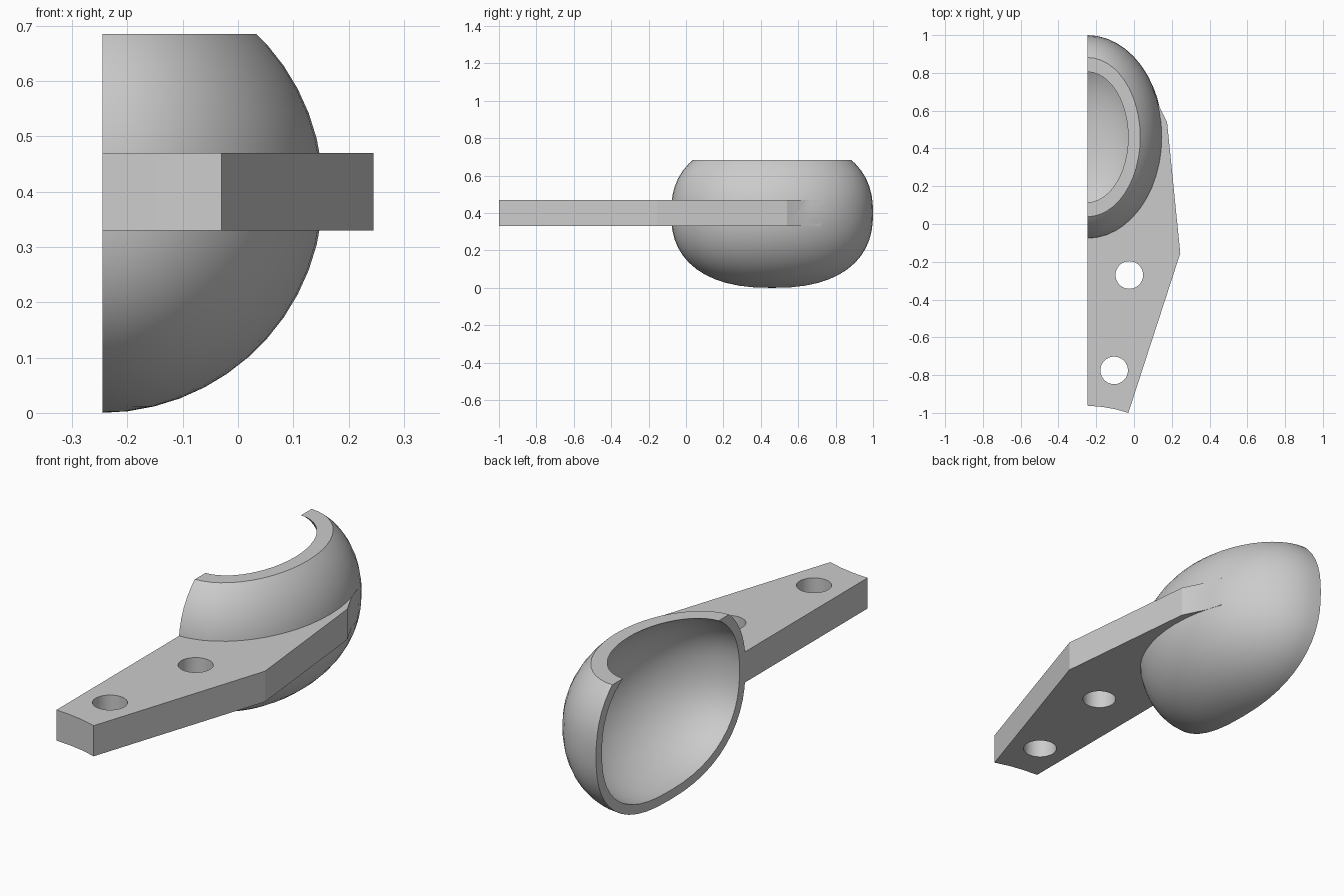
import bpy, bmesh, math
from mathutils import Vector

if "Cube" in bpy.data.objects:
    bpy.data.objects.remove(bpy.data.objects["Cube"])

CUT_X = -0.245
CENTRE = Vector((-0.248, 0.46, 0.4))


def make_object(name, bm):
    bmesh.ops.recalc_face_normals(bm, faces=bm.faces[:])
    mesh = bpy.data.meshes.new(name)
    bm.to_mesh(mesh)
    bm.free()
    ob = bpy.data.objects.new(name, mesh)
    bpy.context.collection.objects.link(ob)
    return ob


def rounded_body(name, rx, ry, rz, power=2.4):
    """Elliptical rings stacked in z: circular x profile, fuller y profile."""
    bm = bmesh.new()
    bmesh.ops.create_uvsphere(bm, u_segments=48, v_segments=26, radius=1)
    for v in bm.verts:
        x, y, z = v.co
        r = math.hypot(x, y)
        fuller = max(0, 1 - abs(z) ** power) ** (1 / power)
        k = fuller / r if r > 1e-4 else 0
        v.co = CENTRE + Vector((x * rx, y * k * ry, z * rz))
    return make_object(name, bm)


def prism(name, outline, z0, z1):
    bm = bmesh.new()
    low = [bm.verts.new((x, y, z0)) for x, y in outline]
    high = [bm.verts.new((x, y, z1)) for x, y in outline]
    bm.faces.new(low)
    bm.faces.new(high)
    for i in range(len(low)):
        j = (i + 1) % len(low)
        bm.faces.new((low[i], low[j], high[j], high[i]))
    return make_object(name, bm)


def circle(cx, cy, r, n=32):
    return [(cx + r * math.cos(2 * math.pi * i / n),
             cy + r * math.sin(2 * math.pi * i / n)) for i in range(n)]


def rect(x0, x1, y0, y1):
    return [(x0, y0), (x1, y0), (x1, y1), (x0, y1)]


def combine(target, tool, operation):
    mod = target.modifiers.new(tool.name, 'BOOLEAN')
    mod.operation = operation
    mod.solver = 'EXACT'
    mod.object = tool
    bpy.context.view_layer.objects.active = target
    bpy.ops.object.modifier_apply(modifier=mod.name)
    bpy.data.objects.remove(tool)


# Cup outer body
cup = rounded_body("cup_with_mounting_plate", 0.402, 0.54, 0.4)

# Mounting plate with a shallow curved front end
CORNERS = [(0.245, -0.155), (0.175, 0.54)]
plate = prism("mounting_plate", [
    (-0.32, -0.96), (-0.245, -0.962), (-0.17, -0.968), (-0.10, -0.98),
    (-0.03, -1.0), *CORNERS, (0.125, 0.64), (0.10, 0.72),
    (-0.05, 0.70), (-0.32, 0.5)], 0.33, 0.47)
combine(cup, plate, 'UNION')

# Open flat rim and flat side
combine(cup, prism("rim_cut", rect(-1, 1, -2, 2), 0.685, 1.5), 'DIFFERENCE')
combine(cup, prism("side_cut", rect(-1.5, CUT_X, -2, 2), -1, 2), 'DIFFERENCE')

# Hollow interior
combine(cup, rounded_body("cavity", 0.360, 0.497, 0.358), 'DIFFERENCE')

# Bolt holes
for x, y in ((-0.025, -0.27), (-0.105, -0.775)):
    combine(cup, prism("bolt_hole", circle(x, y, 0.073), 0.2, 0.6), 'DIFFERENCE')

# Smooth curved walls, crisp edges
bpy.ops.object.select_all(action='DESELECT')
cup.select_set(True)
bpy.context.view_layer.objects.active = cup
bpy.ops.object.shade_smooth_by_angle(angle=math.radians(28))
for e in cup.data.edges:
    a, b = (cup.data.vertices[i].co for i in e.vertices)
    if any((a.xy - Vector(c)).length < 2e-3 and (b.xy - Vector(c)).length < 2e-3
           for c in CORNERS):
        e.use_edge_sharp = True
